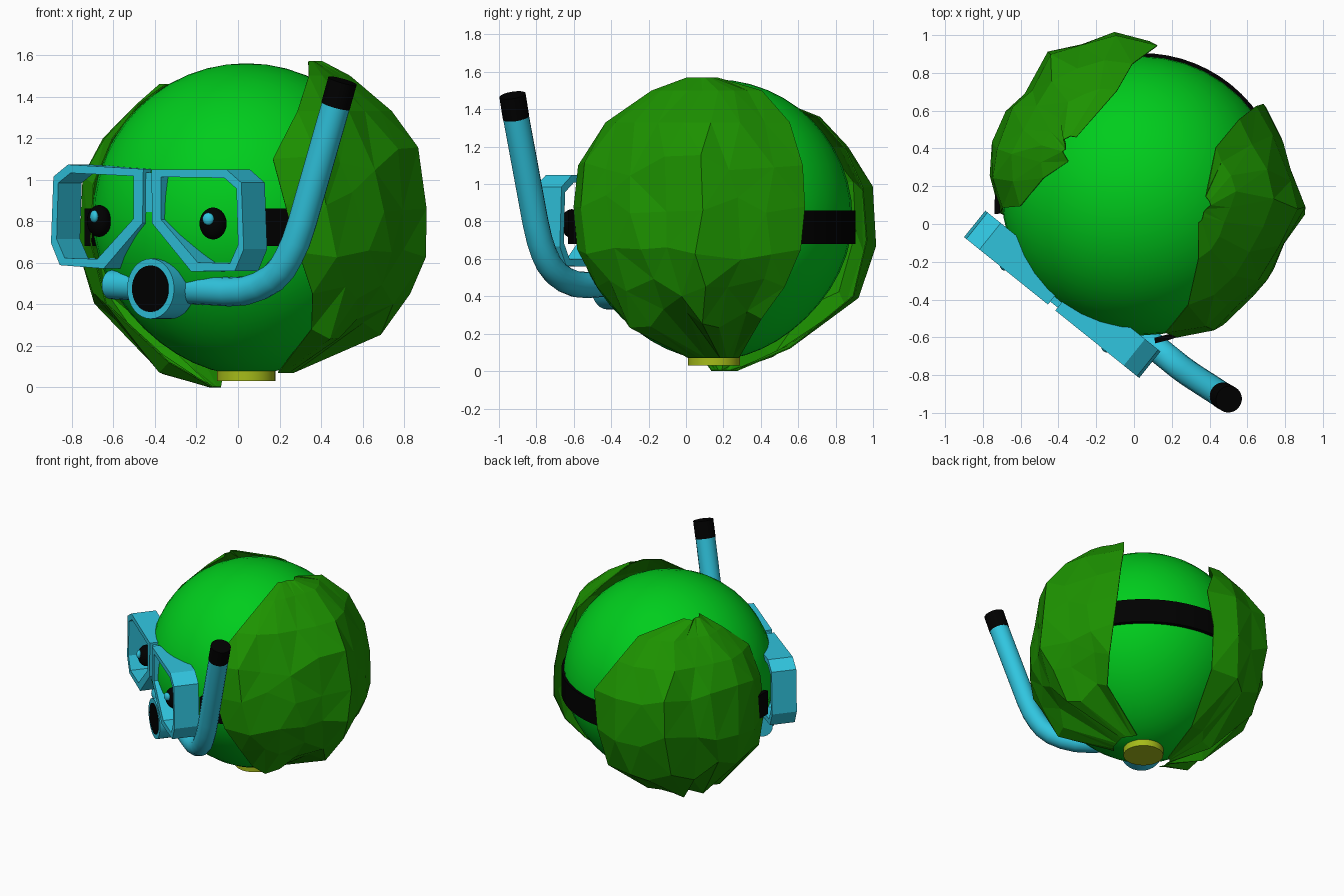
import bpy, bmesh, math, random
from mathutils import Vector, Matrix

random.seed(4)
if "Cube" in bpy.data.objects:
    bpy.data.objects.remove(bpy.data.objects["Cube"])

CX, CY, CZ = 0.04, 0.15, 0.82
TURN = math.radians(-38.8)      # the face looks towards the front right corner


def material(name, rgb):
    m = bpy.data.materials.new(name)
    m.use_nodes = True
    m.diffuse_color = (*rgb, 1)
    m.node_tree.nodes["Principled BSDF"].inputs["Base Color"].default_value = (*rgb, 1)
    return m


BRIGHT = material("bright_green", (0.0, 0.61, 0.012))
LEAF = material("leaf_green", (0.012, 0.29, 0.0))
BLUE = material("diving_blue", (0.03, 0.56, 0.74))
BLACK = material("black", (0.0, 0.0, 0.0))
STEM = material("stem_yellow_green", (0.38, 0.5, 0.01))


def finish(bm, name, mat, turned=False, smooth=False):
    bmesh.ops.recalc_face_normals(bm, faces=bm.faces)
    me = bpy.data.meshes.new(name)
    bm.to_mesh(me)
    bm.free()
    me.materials.append(mat)
    ob = bpy.data.objects.new(name, me)
    bpy.context.collection.objects.link(ob)
    ob.location = (CX, CY, 0)
    if turned:
        ob.rotation_euler.z = TURN
    if smooth:
        bpy.ops.object.select_all(action='DESELECT')
        ob.select_set(True)
        bpy.context.view_layer.objects.active = ob
        bpy.ops.object.shade_smooth_by_angle(angle=math.radians(40))
    return ob


def cylinder(name, mat, start, end, r, turned=True, sides=32):
    a, b = Vector(start), Vector(end)
    bm = bmesh.new()
    spin = (b - a).to_track_quat('Z', 'Y').to_matrix().to_4x4()
    bmesh.ops.create_cone(bm, cap_ends=True, segments=sides, radius1=r, radius2=r,
                          depth=(b - a).length,
                          matrix=Matrix.Translation((a + b) / 2) @ spin)
    return finish(bm, name, mat, turned, True)


def ellipsoid(name, mat, centre, size, yaw):
    bm = bmesh.new()
    m = (Matrix.Translation(centre) @ Matrix.Rotation(yaw, 4, 'Z')
         @ Matrix.Diagonal((*size, 1)))
    bmesh.ops.create_uvsphere(bm, u_segments=24, v_segments=14, radius=1, matrix=m)
    return finish(bm, name, mat, True, True)


# Round head, drawn in a little towards the stem
bm = bmesh.new()
bmesh.ops.create_uvsphere(bm, u_segments=40, v_segments=24, radius=0.74)
for v in bm.verts:
    low = min(v.co.z, 0) / 0.74
    k = 1 - 0.12 * low ** 2
    v.co = (v.co.x * k, v.co.y * k, v.co.z + 0.02 * low + CZ)
finish(bm, "head", BRIGHT, smooth=True)
cylinder("stem", STEM, (0, 0, 0.03), (0, 0, 0.08), 0.14, False)


# Crumpled outer leaves: each row gives height, radius, first and last angle,
# and the bulge scales the radius from the first edge to the last
def leaf(name, rows, bulge):
    bm = bmesh.new()
    grid = []
    last = len(bulge) - 1
    for j, (z, r, lo, hi) in enumerate(rows):
        line = []
        for i, swell in enumerate(bulge):
            a = math.radians(lo + (hi - lo) * i / last)
            rr, dz = r * swell, 0
            if 0 < i < last and 0 < j and z < 1.15:   # folds in the lower half
                a += random.uniform(-0.05, 0.05)
                dz = random.uniform(-0.06, 0.06)
                rr += 0.01 if i % 2 else random.uniform(-0.035, 0)
            line.append(bm.verts.new((rr * math.cos(a), rr * math.sin(a), z + dz)))
        grid.append(line)
    for low, high in zip(grid, grid[1:]):
        for i in range(last):
            bm.faces.new((low[i], low[i + 1], high[i + 1], high[i]))
    bmesh.ops.triangulate(bm, faces=bm.faces)
    ob = finish(bm, name, LEAF)
    mod = ob.modifiers.new("thickness", 'SOLIDIFY')
    mod.thickness = 0.006
    return ob


leaf("left_leaf", [
    (0.07, 0.23, -42, 38), (0.28, 0.64, -57, 25), (0.45, 0.78, -63, 31),
    (0.65, 0.86, -71, 35), (0.88, 0.86, -76, 37), (1.1, 0.82, -80, 38),
    (1.33, 0.70, -67, 38), (1.5, 0.50, -48, 33), (1.57, 0.37, -26, 3)],
    (0.9, 0.93, 0.93, 0.92, 0.95, 1.0, 0.97, 0.92, 0.94))
leaf("back_leaf", [
    (0.0, 0.19, 135, 185), (0.12, 0.46, 104, 195), (0.4, 0.82, 90, 191),
    (0.7, 0.9, 87, 187), (0.98, 0.88, 84, 185), (1.2, 0.77, 94, 185),
    (1.36, 0.63, 103, 170), (1.46, 0.51, 138, 155)],
    (0.91, 0.965, 0.98, 1.0, 0.95, 0.93, 0.94, 0.89, 0.84))

# Strap running round the back between the ends of the mask
bm = bmesh.new()
loops = []
for i in range(49):
    a = math.radians(44 + 272 * i / 48)
    end = max(0, abs(i - 24) - 20) / 4
    loop = []
    for r, z in ((0.725, 0.68), (0.755, 0.68), (0.755, 0.86), (0.725, 0.86)):
        r += 0.03 * end
        loop.append(bm.verts.new((r * math.sin(a), -r * math.cos(a), z)))
    loops.append(loop)
for p, q in zip(loops, loops[1:]):
    for k in range(4):
        bm.faces.new((p[k], p[k - 1], q[k - 1], q[k]))
bm.faces.new(loops[0])
bm.faces.new(loops[-1])
finish(bm, "strap", BLACK, True, True)

# Mask: one open frame per eye, mirrored
OUTER = [(0.025, 1.05), (0.49, 1.06), (0.58, 1.0), (0.595, 0.68),
         (0.54, 0.575), (0.27, 0.565), (0.03, 0.79)]
INNER = [(0.085, 1.015), (0.475, 1.02), (0.55, 0.97), (0.56, 0.7),
         (0.51, 0.61), (0.31, 0.61), (0.085, 0.81)]
for side, label in ((1, "left"), (-1, "right")):
    bm = bmesh.new()
    rings = [[bm.verts.new((side * u, -f, z - 0.025 * side * u)) for u, z in shape]
             for shape, f in ((OUTER, 0.76), (OUTER, 0.58), (INNER, 0.58), (INNER, 0.76))]
    for k in range(4):
        p, q = rings[k - 1], rings[k]
        for i in range(len(p)):
            bm.faces.new((p[i - 1], p[i], q[i], q[i - 1]))
    finish(bm, label + "_mask_frame", BLUE, True)

    # Eye with a small highlight
    yaw = side * 0.46
    x, z = side * 0.352, 0.795 - 0.006 * side
    ellipsoid(label + "_eye", BLACK, (x, -0.693, z), (0.066, 0.057, 0.077), yaw)
    ellipsoid(label + "_eye_highlight", BLUE, (x + 0.014, -0.748, z + 0.022),
              (0.028, 0.018, 0.03), yaw)

# Bridge between the frames
bm = bmesh.new()
bmesh.ops.create_cube(bm, size=1, matrix=Matrix.Translation((0, -0.69, 0.94))
                      @ Matrix.Diagonal((0.08, 0.1, 0.19, 1)))
finish(bm, "mask_bridge", BLUE, True)

# Mouthpiece
cylinder("mouthpiece", BLUE, (0, -0.58, 0.475), (0, -0.735, 0.475), 0.145)
cylinder("mouthpiece_disc", BLACK, (0, -0.73, 0.475), (0, -0.739, 0.475), 0.112)

# Snorkel tube with a black tip
path = [(-0.37, -0.58, 0.495), (0.36, -0.58, 0.46), (0.46, -0.58, 0.465),
        (0.55, -0.58, 0.488), (0.63, -0.58, 0.525), (0.69, -0.58, 0.575),
        (0.73, -0.58, 0.63), (0.77, -0.578, 0.7), (0.81, -0.575, 0.8), (1.0, -0.555, 1.36)]
cu = bpy.data.curves.new("snorkel_tube", 'CURVE')
cu.dimensions = '3D'
cu.bevel_depth = 0.07
cu.bevel_resolution = 6
cu.use_fill_caps = True
sp = cu.splines.new('POLY')
sp.points.add(len(path) - 1)
for point, co in zip(sp.points, path):
    point.co = (*co, 1)
cu.materials.append(BLUE)
tube = bpy.data.objects.new("snorkel_tube", cu)
bpy.context.collection.objects.link(tube)
tube.location = (CX, CY, 0)
tube.rotation_euler.z = TURN
bpy.ops.object.select_all(action='DESELECT')
tube.select_set(True)
bpy.context.view_layer.objects.active = tube
bpy.ops.object.convert(target='MESH')
bpy.ops.object.shade_smooth_by_angle(angle=math.radians(40))
cylinder("snorkel_tip", BLACK, (0.998, -0.556, 1.355), (1.036, -0.55, 1.475), 0.071)
